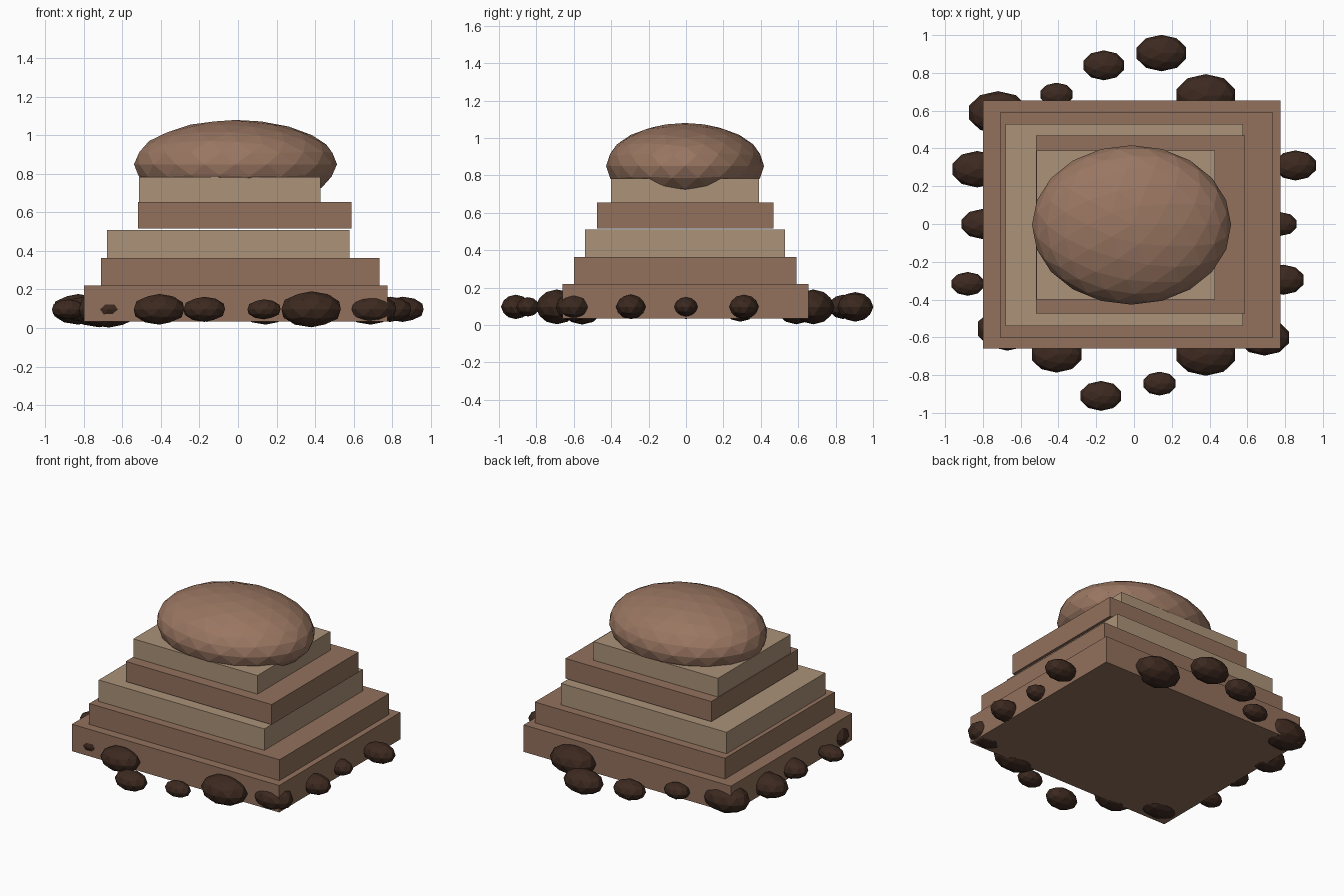
import bpy

cube = bpy.data.objects.get("Cube")
if cube:
    bpy.data.objects.remove(cube, do_unlink=True)


def material(name, color):
    mat = bpy.data.materials.new(name)
    mat.use_nodes = True
    mat.diffuse_color = (*color, 1)
    mat.node_tree.nodes["Principled BSDF"].inputs["Base Color"].default_value = (*color, 1)
    return mat


clay = material("clay brown", (0.29, 0.165, 0.11))
sand = material("sandstone tan", (0.41, 0.29, 0.19))
dome_clay = material("dome brown", (0.32, 0.18, 0.12))
dark = material("dark stone", (0.045, 0.022, 0.014))


def finish(name, mat, scale):
    obj = bpy.context.object
    obj.name = name
    obj.scale = scale
    obj.data.materials.append(mat)


def slab(name, mat, x0, x1, y0, y1, z0, z1):
    center = ((x0 + x1) / 2, (y0 + y1) / 2, (z0 + z1) / 2)
    bpy.ops.mesh.primitive_cube_add(size=1, location=center)
    finish(name, mat, (x1 - x0, y1 - y0, z1 - z0))


def boulder(name, mat, center, scale, detail):
    bpy.ops.mesh.primitive_ico_sphere_add(subdivisions=detail, radius=1, location=center)
    finish(name, mat, scale)


# Stepped platform, slightly off-centre slabs in alternating colours
slab("base_tier", clay, -0.80, 0.775, -0.66, 0.655, 0.035, 0.22)
slab("second_tier", clay, -0.71, 0.735, -0.60, 0.59, 0.22, 0.363)
slab("third_tier", sand, -0.68, 0.578, -0.54, 0.53, 0.363, 0.51)
slab("fourth_tier", clay, -0.52, 0.588, -0.475, 0.468, 0.517, 0.655)
slab("top_tier", sand, -0.515, 0.428, -0.40, 0.39, 0.655, 0.783)

# Flattened dome resting on top
boulder("dome", dome_clay, (-0.013, -0.005, 0.85), (0.527, 0.422, 0.23), 3)

# Ring of loose stones around the base: x, y, radius
stones = {
    "front": [(-0.41, -0.69, 0.138), (-0.175, -0.91, 0.113), (0.135, -0.845, 0.09),
              (0.38, -0.69, 0.162), (0.69, -0.60, 0.138)],
    "right": [(0.79, -0.295, 0.114), (0.775, 0, 0.09), (0.855, 0.31, 0.114)],
    "back": [(0.38, 0.68, 0.162), (0.145, 0.905, 0.138), (-0.16, 0.84, 0.113),
             (-0.41, 0.685, 0.09), (-0.72, 0.59, 0.162)],
    "left": [(-0.83, 0.29, 0.138), (-0.805, 0, 0.113), (-0.88, -0.317, 0.09),
             (-0.67, -0.555, 0.165)],
}
for side, row in stones.items():
    for i, (x, y, r) in enumerate(row, 1):
        boulder(f"{side}_stone_{i}", dark, (x, y, 0.097), (r, r * 0.7, r * 0.575), 2)
